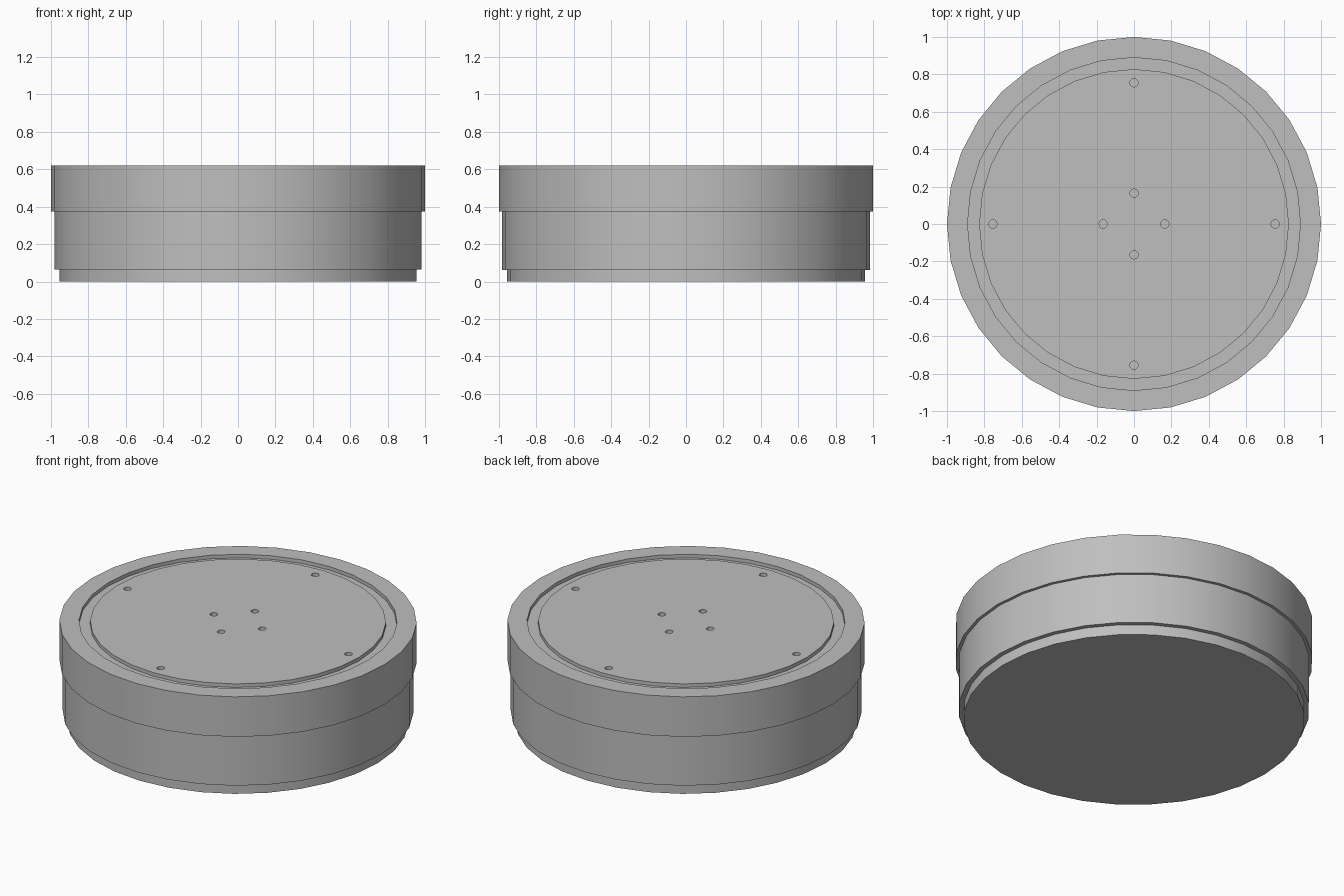
import bpy
import bmesh
import math

SIDES = 32

cube = bpy.data.objects.get("Cube")
if cube:
    bpy.data.objects.remove(cube, do_unlink=True)

grey = bpy.data.materials.new("plain grey")
grey.use_nodes = True
colour = (0.52, 0.52, 0.52, 1)
grey.diffuse_color = colour
grey.node_tree.nodes["Principled BSDF"].inputs["Base Color"].default_value = colour


def add_ring(bm, radius, z, sides, cx=0, cy=0):
    turn = 2 * math.pi / sides
    return [bm.verts.new((cx + radius * math.cos(i * turn),
                          cy + radius * math.sin(i * turn), z))
            for i in range(sides)]


def add_turned(bm, profile, sides, cx=0, cy=0):
    """Closed turned solid from (radius, height) pairs, capped at both ends."""
    rings = [add_ring(bm, r, z, sides, cx, cy) for r, z in profile]
    for a, b in zip(rings, rings[1:]):
        for i in range(sides):
            j = (i + 1) % sides
            bm.faces.new((a[i], a[j], b[j], b[i]))
    bm.faces.new(rings[0][::-1])
    bm.faces.new(rings[-1])


def make_object(name, bm):
    bmesh.ops.recalc_face_normals(bm, faces=bm.faces)
    mesh = bpy.data.meshes.new(name)
    bm.to_mesh(mesh)
    bm.free()
    mesh.materials.append(grey)
    obj = bpy.data.objects.new(name, mesh)
    bpy.context.collection.objects.link(obj)
    return obj


# Stepped round housing with a ring groove in its top
TOP, FLOOR = 0.62, 0.598
bm = bmesh.new()
add_turned(bm, [(0.955, 0), (0.955, 0.063), (0.982, 0.063), (0.982, 0.373),
                (1, 0.373), (1, TOP), (0.89, TOP), (0.89, FLOOR),
                (0.828, FLOOR), (0.828, TOP)], SIDES)
housing = make_object("housing", bm)

# Screw holes: an inner and an outer set of four
bm = bmesh.new()
for distance in (0.165, 0.755):
    for quarter in range(4):
        angle = quarter * math.pi / 2
        add_turned(bm, [(0.022, FLOOR), (0.022, TOP + 0.05)], 16,
                   distance * math.cos(angle), distance * math.sin(angle))
cutter = make_object("hole_cutter", bm)
cutter.hide_render = True

bpy.ops.object.select_all(action="DESELECT")
housing.select_set(True)
bpy.context.view_layer.objects.active = housing
holes = housing.modifiers.new("screw holes", "BOOLEAN")
holes.operation = "DIFFERENCE"
holes.solver = "EXACT"
holes.object = cutter
bpy.ops.object.modifier_apply(modifier=holes.name)
bpy.data.objects.remove(cutter, do_unlink=True)

bpy.ops.object.shade_smooth_by_angle(angle=math.radians(30))
